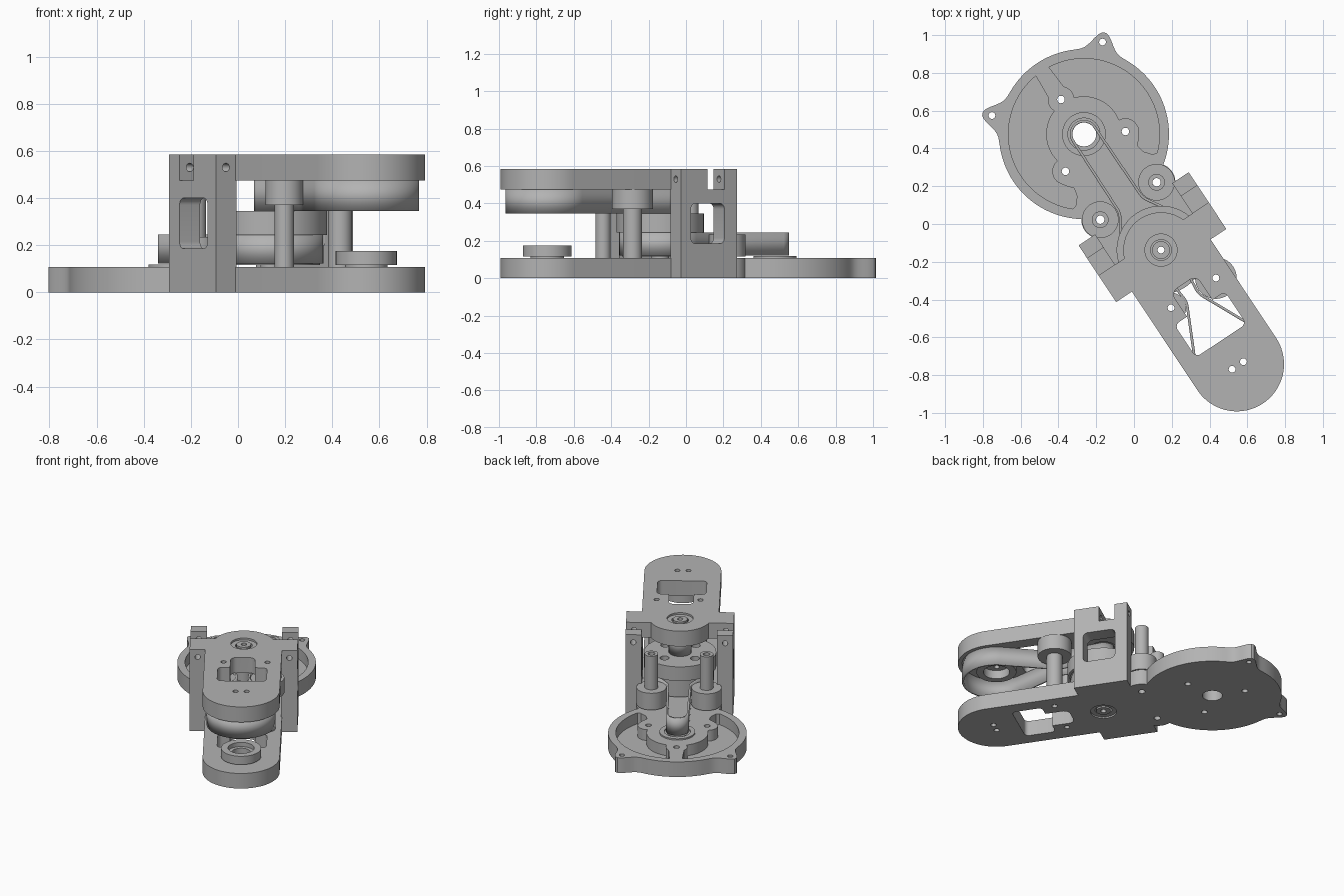
import bpy, bmesh
from math import radians, sin, cos, pi, exp
from mathutils import Matrix

cube = bpy.data.objects.get("Cube")
if cube:
    bpy.data.objects.remove(cube)

grey = bpy.data.materials.new("plain_grey")
grey.use_nodes = True
colour = (0.45, 0.45, 0.45, 1)
grey.diffuse_color = colour
grey.node_tree.nodes["Principled BSDF"].inputs["Base Color"].default_value = colour

# The arm runs along local x, with the main pivot at the local origin
PLACE = Matrix.Translation((0.143, -0.138, 0)) @ Matrix.Rotation(radians(-56.4), 4, 'Z')
DISC, END = -0.737, 0.725
BASE, TOP0, TOP = 0.108, 0.475, 0.585
AXES = {'z': lambda a, b, h: (a, b, h),
        'y': lambda a, b, h: (a, h, b),
        'x': lambda a, b, h: (h, a, b)}


def new_object(name, bm):
    bmesh.ops.recalc_face_normals(bm, faces=bm.faces)
    mesh = bpy.data.meshes.new(name)
    bm.to_mesh(mesh)
    bm.free()
    mesh.materials.append(grey)
    ob = bpy.data.objects.new(name, mesh)
    bpy.context.collection.objects.link(ob)
    return ob


def prism(points, h0, h1, axis='z', name="prism"):
    bm = bmesh.new()
    rings = [[bm.verts.new(AXES[axis](a, b, h)) for a, b in points] for h in (h0, h1)]
    for ring in rings:
        bm.faces.new(ring)
    n = len(points)
    for i in range(n):
        j = (i + 1) % n
        bm.faces.new((rings[0][i], rings[0][j], rings[1][j], rings[1][i]))
    return new_object(name, bm)


def arc(a, b, r, start, end, n):
    return [(a + r * cos(radians(start + (end - start) * i / n)),
             b + r * sin(radians(start + (end - start) * i / n))) for i in range(n + 1)]


def disc(a, b, r, h0, h1, axis='z', name="disc", n=48):
    return prism(arc(a, b, r, 0, 360, n)[:-1], h0, h1, axis, name)


def box(x0, x1, y0, y1, h0, h1, axis='z', r=0):
    if not r:
        return prism([(x0, y0), (x1, y0), (x1, y1), (x0, y1)], h0, h1, axis)
    pts = (arc(x1 - r, y1 - r, r, 0, 90, 6) + arc(x0 + r, y1 - r, r, 90, 180, 6)
           + arc(x0 + r, y0 + r, r, 180, 270, 6) + arc(x1 - r, y0 + r, r, 270, 360, 6))
    return prism(pts, h0, h1, axis)


def combine(ob, others, operation):
    for other in others:
        mod = ob.modifiers.new("cut", 'BOOLEAN')
        mod.operation, mod.object, mod.solver = operation, other, 'EXACT'
        bpy.context.view_layer.objects.active = ob
        bpy.ops.object.modifier_apply(modifier=mod.name)
        bpy.data.objects.remove(other)


def build(name, body, adds=(), cuts=()):
    body.name = name
    combine(body, adds, 'UNION')
    combine(body, cuts, 'DIFFERENCE')
    return body


def tube(name, x, y, r, hole, z0, z1):
    return build(name, disc(x, y, r, z0, z1), cuts=[disc(x, y, hole, z0 - 0.1, z1 + 0.1, n=32)])


def arm_openings(z0, z1):
    """Window with a narrow neck, plus bolt and bearing holes, shared by both arms."""
    cuts = [box(0.37, 0.575, -0.16, 0.16, z0, z1, r=0.03),
            box(0.215, 0.42, -0.08, 0.08, z0, z1, r=0.04),
            disc(0, 0, 0.085, z0, z1)]
    for x, y in ((0.284, 0.16), (0.284, -0.125), (0.734, 0.036), (0.734, -0.036)):
        cuts.append(disc(x, y, 0.018, z0, z1, n=20))
    return cuts


def arm_outline(x0):
    return [(x0, -0.25)] + arc(END, 0, 0.25, -90, 90, 40) + [(x0, 0.25)]


# Base: round mounting plate with two ears, pocketed on top
def rim(a):
    return 0.45 + sum(0.1 * exp(-((a - e) / 7.5) ** 2) for e in (135, 225))


outline = [(DISC + rim(a) * cos(radians(a)), rim(a) * sin(radians(a)))
           for a in range(0, 360, 2)]
plate = prism(outline, 0, BASE)
pockets, mount_holes, bosses, ear_holes = [], [], [], []
for s in (1, -1):
    pts = [(DISC + r * cos(radians(a)), s * r * sin(radians(a)))
           for r, a in [(0.40, a) for a in range(174, 38, -4)]
           + [(0.38, 40), (0.33, 40)]
           + [(0.29 if a < 66 else 0.2, a) for a in range(44, 168, 4)]]
    pockets.append(prism(pts, 0.03, 0.2))
    ear_holes.append(disc(DISC - 0.497 * cos(pi / 4), s * 0.497 * sin(pi / 4), 0.018, -1, 1, n=20))
for a in (60, 180, 300):
    x, y = DISC + 0.22 * cos(radians(a)), 0.22 * sin(radians(a))
    bosses.append(disc(x, y, 0.07, 0, BASE))
    mount_holes.append(disc(x, y, 0.02, -1, 1, n=20))
combine(plate, pockets, 'DIFFERENCE')
idler_seats = [disc(-0.312, s * 0.179, 0.1, 0, BASE) for s in (1, -1)]
idler_holes = [disc(-0.312, s * 0.179, 0.022, -1, 1, n=20) for s in (1, -1)]
build("base_plate", plate,
      bosses + [prism(arm_outline(-0.2), 0, BASE), box(-0.4, -0.1, -0.18, 0.18, 0, BASE),
                box(-0.262, 0.098, -0.35, 0.35, 0, BASE)] + idler_seats,
      mount_holes + ear_holes + idler_holes + arm_openings(-0.1, 0.2)
      + [disc(DISC, 0, 0.065, -1, 1)])
tube("base_hub_ring", DISC, 0, 0.116, 0.085, 0.1, 0.118)

# Side brackets with windows and a gap behind the upper arm
for s, side in ((1, "left"), (-1, "right")):
    y0, y1 = sorted((s * 0.245, s * 0.35))
    holes = [disc(s * 0.298, z, 0.018, -0.5, 0.5, 'x', n=20) for z in (0.05, 0.53)]
    build(side + "_bracket", box(-0.262, 0.098, y0, y1, 0, TOP),
          cuts=[box(-0.18, 0.035, 0.185, 0.4, y0 - 0.1, y1 + 0.1, 'y', 0.03),
                box(-0.179, -0.071, y0 - 0.1, y1 + 0.1, TOP0, 0.7)] + holes)

# Upper arm
build("upper_arm", prism(arm_outline(-0.07), TOP0, TOP),
      [box(-0.07, 0.098, -0.26, 0.26, TOP0, TOP), disc(0, 0, 0.2, TOP0, TOP)],
      arm_openings(0.4, 0.7))

# Pivot shaft with a bearing in each arm
tube("pivot_shaft", 0, 0, 0.047, 0.018, 0.005, 0.58)
for name, z0, z1 in (("lower_bearing", 0.01, 0.1), ("upper_bearing", 0.48, 0.572)):
    tube(name, 0, 0, 0.0855, 0.055, z0, z1)
tube("small_pulley", 0, 0, 0.062, 0.046, 0.345, TOP0)

# Large stepped pulley on the pivot
build("large_pulley", disc(0, 0, 0.205, 0.115, 0.245), [disc(0, 0, 0.235, 0.244, 0.345)],
      [disc(0.14 * cos(a * pi / 2 + pi / 4), 0.14 * sin(a * pi / 2 + pi / 4), 0.03, 0.2, 0.5, n=24)
       for a in range(4)] + [disc(0, 0, 0.046, 0, 1)])

# Bearing rings at the end joint
tube("lower_joint_ring", END, 0, 0.13, 0.085, 0.115, 0.175)
tube("lower_joint_seat", END, 0, 0.09, 0.06, 0.1, 0.145)
tube("upper_joint_ring", END, 0, 0.13, 0.085, 0.415, 0.48)

# Idler rollers and their posts
for name, x, y, r, post, z0, z1 in (
        ("rear_left_idler", -0.312, 0.179, 0.097, 0.043, 0.115, 0.235),
        ("rear_right_idler", -0.312, -0.179, 0.097, 0.043, 0.115, 0.235),
        ("front_left_idler", 0.284, 0.16, 0.11, 0.05, 0.37, TOP0),
        ("front_right_idler", 0.284, -0.125, 0.08, 0.04, 0.37, TOP0)):
    tube(name, x, y, r, post, z0, z1)
    tube(name + "_post", x, y, post + 0.001, 0.022, BASE - 0.005, TOP0)


# Belts: small loop, pinched between the idlers, then a large loop
def belt(name, x_small, x_big, r_big, x_idler, gap, r_idler, bend, z0, z1):
    half = arc(x_small, 0, 0.068, 180, 95, 12)
    half += arc(x_idler, gap + r_idler, r_idler, 266, 270 + bend, 8)
    half += arc(x_big, 0, r_big, 90 + bend, 0, 24)
    path = half + [(x, -y) for x, y in reversed(half[1:-1])]
    bm = bmesh.new()
    low, high = [[bm.verts.new((x, y, z)) for x, y in path] for z in (z0, z1)]
    for i in range(len(path)):
        bm.faces.new((low[i - 1], low[i], high[i], high[i - 1]))
    ob = new_object(name, bm)
    mod = ob.modifiers.new("thickness", 'SOLIDIFY')
    mod.thickness, mod.offset = 0.014, 0


belt("lower_belt", DISC, 0, 0.212, -0.312, 0.072, 0.1, 28, 0.122, 0.245)
belt("upper_belt", 0, END, 0.217, 0.284, 0.04, 0.1, 23, 0.345, TOP0)

# Place everything and shade curved walls smoothly
for ob in bpy.context.scene.objects:
    if ob.type == 'MESH':
        ob.matrix_world = PLACE
        bpy.ops.object.select_all(action='DESELECT')
        ob.select_set(True)
        bpy.context.view_layer.objects.active = ob
        bpy.ops.object.shade_smooth_by_angle(angle=radians(30))
